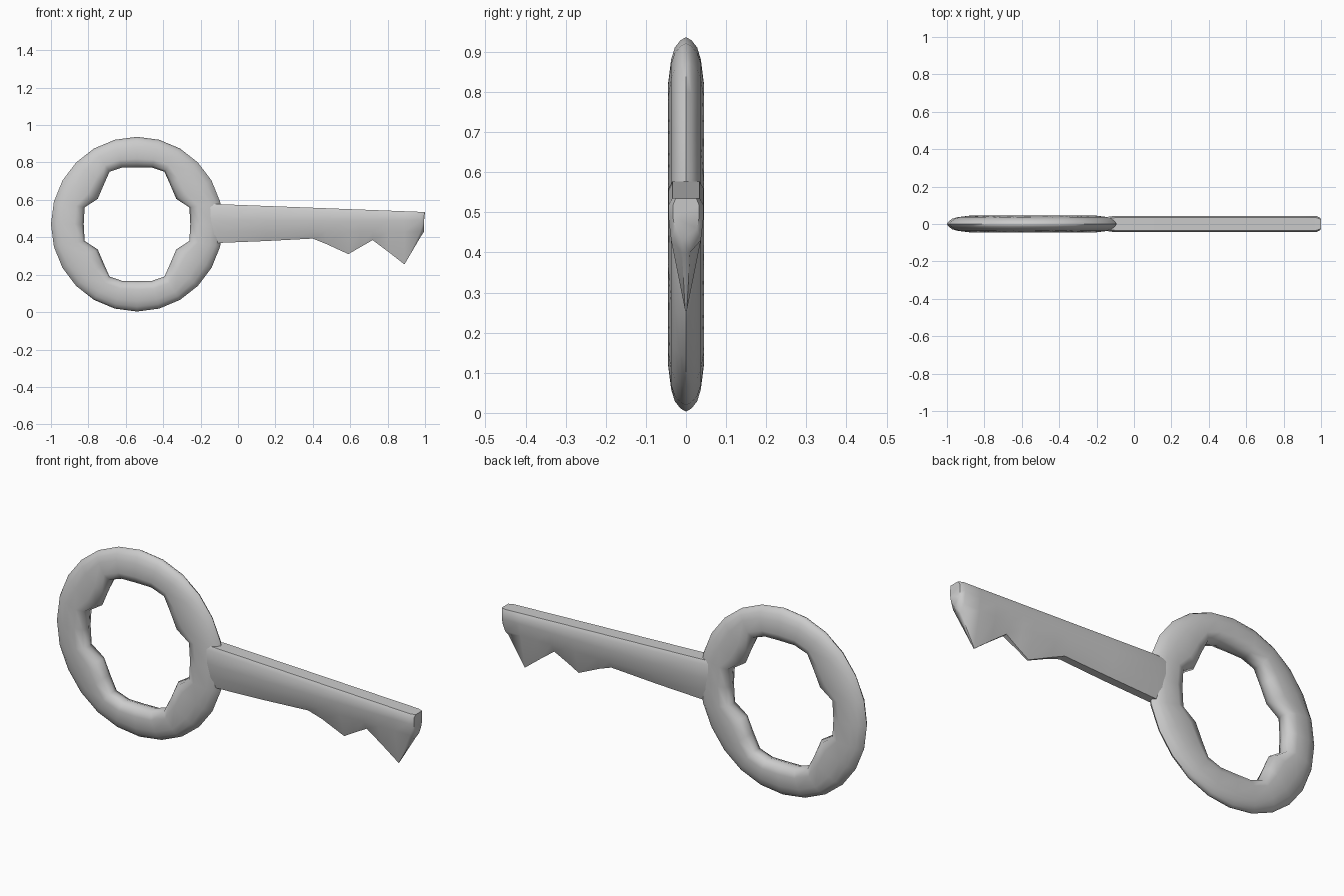
import bpy, bmesh, math

cube = bpy.data.objects.get("Cube")
if cube:
    bpy.data.objects.remove(cube, do_unlink=True)

steel = bpy.data.materials.new("grey_steel")
steel.use_nodes = True
GREY = (0.6, 0.6, 0.6, 1)
steel.diffuse_color = GREY
steel.node_tree.nodes["Principled BSDF"].inputs["Base Color"].default_value = GREY


def loft(name, sections, closed, angle):
    """Skin a row of closed cross-sections, capping the ends of an open row."""
    bm = bmesh.new()
    rows = [[bm.verts.new(p) for p in s] for s in sections]
    n = len(rows[0])
    pairs = list(zip(rows, rows[1:]))
    if closed:
        pairs.append((rows[-1], rows[0]))
    else:
        bm.faces.new(rows[0])
        bm.faces.new(rows[-1])
    for a, b in pairs:
        for i in range(n):
            j = (i + 1) % n
            bm.faces.new((a[i], a[j], b[j], b[i]))
    bmesh.ops.recalc_face_normals(bm, faces=bm.faces)
    mesh = bpy.data.meshes.new(name)
    bm.to_mesh(mesh)
    bm.free()
    mesh.materials.append(steel)
    obj = bpy.data.objects.new(name, mesh)
    bpy.context.collection.objects.link(obj)
    bpy.ops.object.select_all(action='DESELECT')
    obj.select_set(True)
    bpy.context.view_layer.objects.active = obj
    bpy.ops.object.shade_smooth_by_angle(angle=math.radians(angle))
    return obj


# Bow: round outside, notched opening mirrored from one quarter
quarter = [(0.285, 0), (0.28, 0.09), (0.21, 0.135), (0.178, 0.21),
           (0.147, 0.28), (0.08, 0.303), (0, 0.303)]
half = quarter + [(-x, z) for x, z in quarter[-2::-1]]
opening = half + [(x, -z) for x, z in half[-2:0:-1]]

# Bow section: share of the way inward, half thickness
rim = [(0, 0), (0.05, 0.014), (0.16, 0.028), (0.34, 0.037),
       (0.72, 0.045), (0.93, 0.032), (1, 0)]
rim += [(t, -y) for t, y in rim[-2:0:-1]]

bow_sections = []
for k, (ix, iz) in enumerate(opening):
    a = math.tau * k / len(opening)
    ox, oz = 0.46 * math.cos(a), 0.467 * math.sin(a)
    bow_sections.append([(-0.54 + ox + (ix - ox) * t, -y, 0.47 + oz + (iz - oz) * t)
                         for t, y in rim])
loft("bow", bow_sections, True, 60)

# Shank with teeth: x, bottom height, bottom half thickness, overall thickness factor
stations = [(-0.22, 0.375, 0.015, 0.6), (-0.1, 0.37, 0.02, 1), (0.15, 0.38, 0.02, 1),
            (0.4, 0.393, 0.018, 1), (0.47, 0.365, 0.008, 1), (0.59, 0.31, 0.004, 1),
            (0.65, 0.345, 0.006, 1), (0.72, 0.385, 0.012, 1), (0.8, 0.325, 0.007, 1),
            (0.89, 0.255, 0.002, 1), (0.975, 0.4, 0.01, 1), (0.995, 0.43, 0.01, 0.75)]
shank_sections = []
for x, low, edge, f in stations:
    top = 0.577 - 0.042 * max(x + 0.1, 0) / 1.1
    mid = 0.43 if low < 0.41 else 0.46
    side = [(0.034 * f, top), (0.044 * f, top - 0.018), (0.044 * f, 0.49),
            (0.037 * f, mid), (edge, low)]
    loop = side + [(-y, z) for y, z in reversed(side)]
    # The end face is slightly hollow between its top and bottom
    shank_sections.append([(x + (0.005 if z == top and x > 0.99 else 0), y, z)
                           for y, z in loop])
loft("shank_and_teeth", shank_sections, False, 50)
